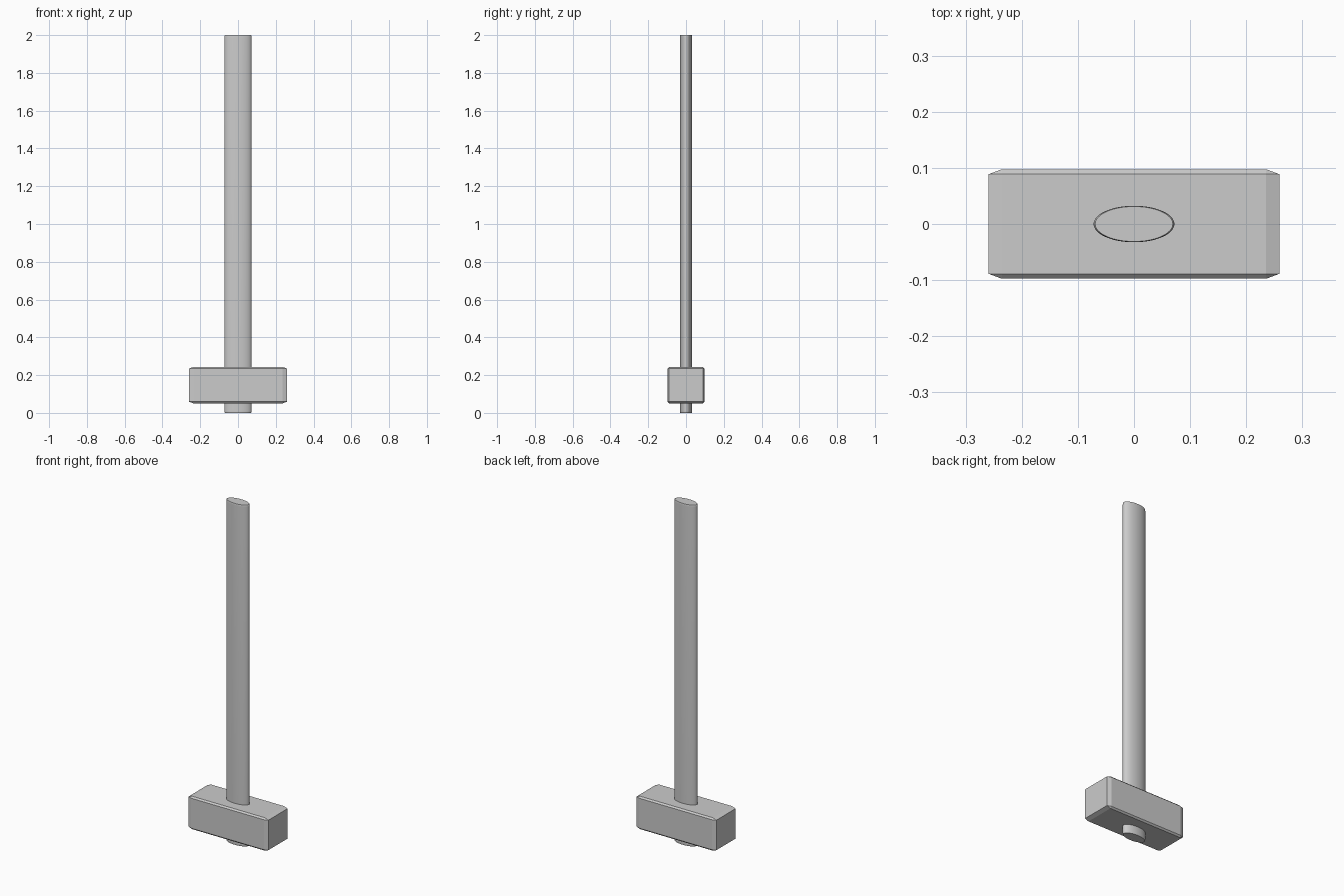
import bpy
import bmesh
from mathutils import Matrix

if "Cube" in bpy.data.objects:
    bpy.data.objects.remove(bpy.data.objects["Cube"])


def add_object(name, bm):
    mesh = bpy.data.meshes.new(name)
    bm.to_mesh(mesh)
    bm.free()
    obj = bpy.data.objects.new(name, mesh)
    bpy.context.collection.objects.link(obj)
    return obj


# Head: unit block chamfered first, then stretched so chamfers stretch too
bm = bmesh.new()
bmesh.ops.create_cube(bm, size=2)
bmesh.ops.bevel(bm, geom=bm.edges[:], offset=0.09, segments=1,
                profile=0.5, affect='EDGES')
bm.transform(Matrix.Translation((0, 0, 0.147)) @ Matrix.Diagonal((0.259, 0.0975, 0.0965, 1)))
add_object("hammer_head", bm)

# Handle: long oval shaft with softened ends
bm = bmesh.new()
bmesh.ops.create_cone(bm, cap_ends=True, segments=64, radius1=1, radius2=1, depth=2)
bm.transform(Matrix.Translation((0, 0, 1)))
rims = [e for e in bm.edges if abs(e.verts[0].co.z - e.verts[1].co.z) < 1e-4]
bmesh.ops.bevel(bm, geom=rims, offset=0.04, segments=3, profile=0.5, affect='EDGES')
# Shorten the end rounding so it is only about 0.01 high
for v in bm.verts:
    if v.co.z < 0.05:
        v.co.z *= 0.3
    elif v.co.z > 1.95:
        v.co.z = 2 - (2 - v.co.z) * 0.3
bm.transform(Matrix.Diagonal((0.072, 0.0325, 1, 1)))
handle = add_object("handle", bm)

bpy.ops.object.select_all(action='DESELECT')
handle.select_set(True)
bpy.context.view_layer.objects.active = handle
bpy.ops.object.shade_smooth_by_angle(angle=0.6)
